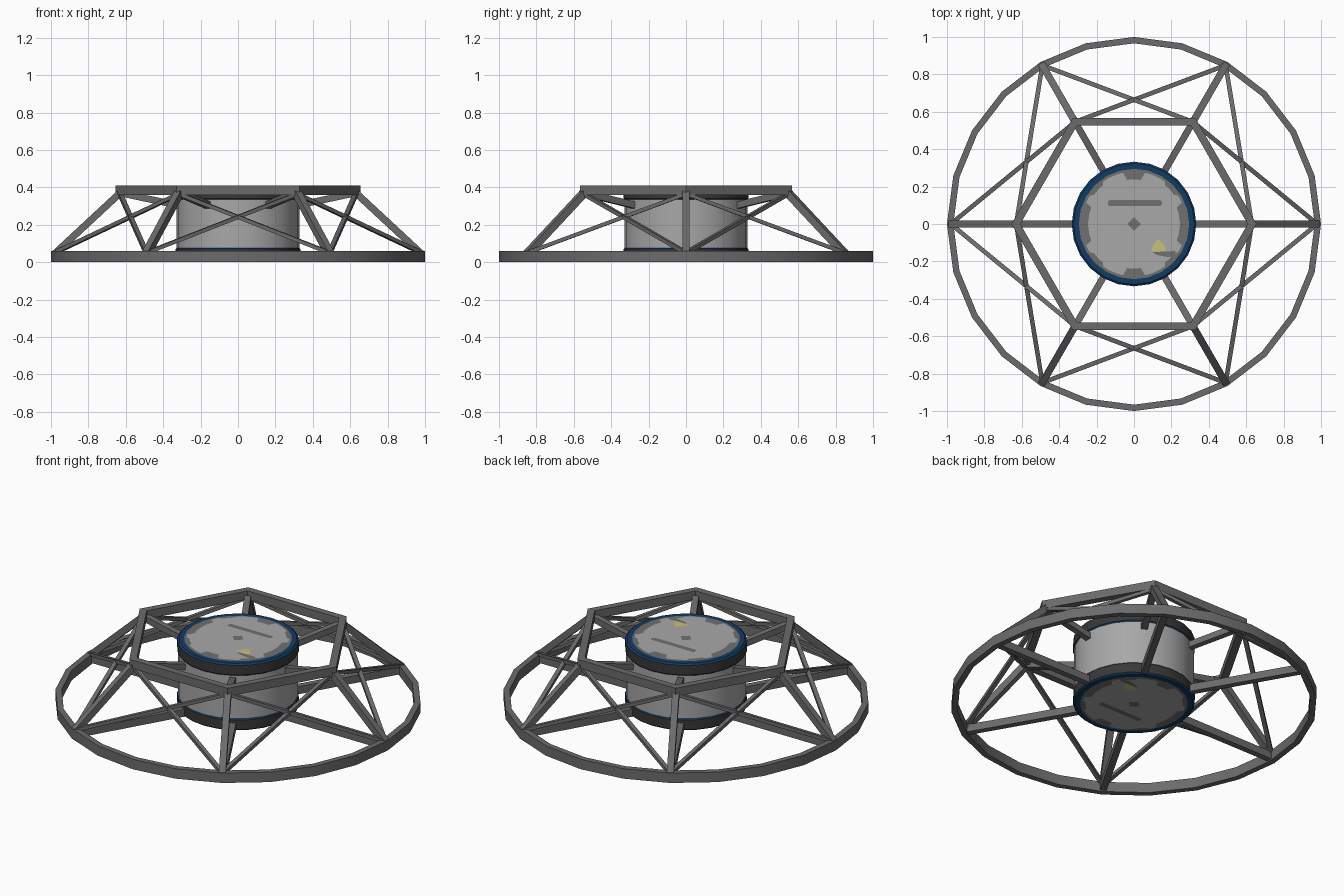
import bpy, bmesh, math
from mathutils import Vector

if "Cube" in bpy.data.objects:
    bpy.data.objects.remove(bpy.data.objects["Cube"])


def lin(c):
    return c / 12.92 if c <= 0.04045 else ((c + 0.055) / 1.055) ** 2.4


def material(name, r, g, b):
    m = bpy.data.materials.new(name)
    m.diffuse_color = (lin(r), lin(g), lin(b), 1)
    m.use_nodes = True
    m.node_tree.nodes["Principled BSDF"].inputs["Base Color"].default_value = m.diffuse_color
    return m


TRUSS = material("truss_grey", 0.42, 0.42, 0.42)
LIGHT = material("light_grey", 0.66, 0.66, 0.66)
PATCH = material("patch_grey", 0.44, 0.44, 0.44)
BAND = material("band_charcoal", 0.22, 0.22, 0.22)
BLUE = material("rim_blue", 0.07, 0.23, 0.38)
YELLOW = material("marking_yellow", 0.78, 0.76, 0.47)


def finish(name, bm, mats, smooth=False):
    me = bpy.data.meshes.new(name)
    bm.to_mesh(me)
    bm.free()
    for m in mats:
        me.materials.append(m)
    ob = bpy.data.objects.new(name, me)
    bpy.context.collection.objects.link(ob)
    if smooth:
        bpy.ops.object.select_all(action='DESELECT')
        ob.select_set(True)
        bpy.context.view_layer.objects.active = ob
        bpy.ops.object.shade_smooth_by_angle(angle=math.radians(30))
    return ob


def lathe(name, profile, sides, mats, seg_mats, closed=False):
    """Spin (r, z) points; each profile segment gets its own material index."""
    bm = bmesh.new()
    rings = []
    for r, z in profile:
        rings.append([bm.verts.new((r * math.cos(i * math.tau / sides),
                                    r * math.sin(i * math.tau / sides), z))
                      for i in range(sides)])
    n = len(rings)
    for s in range(n if closed else n - 1):
        a, b = rings[s], rings[(s + 1) % n]
        for i in range(sides):
            j = (i + 1) % sides
            bm.faces.new((a[i], a[j], b[j], b[i])).material_index = seg_mats[s]
    if not closed:
        bm.faces.new(rings[0]).material_index = seg_mats[-1]
        bm.faces.new(rings[-1]).material_index = seg_mats[-1]
    bmesh.ops.recalc_face_normals(bm, faces=bm.faces)
    return finish(name, bm, mats, True)


def square_ring(name, r0, r1, z0, z1, sides):
    lathe(name, [(r0, z0), (r1, z0), (r1, z1), (r0, z1)], sides, [TRUSS], [0] * 4, True)


def beam(name, p, q, w, h):
    """Square bar from p to q, its width kept horizontal."""
    p, q = Vector(p), Vector(q)
    d = (q - p).normalized()
    side = d.cross(Vector((0, 0, 1))).normalized()
    up = side.cross(d)
    bm = bmesh.new()
    ends = [[bm.verts.new(e + side * sx * w / 2 + up * sz * h / 2)
             for sx, sz in ((-1, -1), (1, -1), (1, 1), (-1, 1))] for e in (p, q)]
    bm.faces.new(ends[0])
    bm.faces.new(ends[1])
    for i in range(4):
        j = (i + 1) % 4
        bm.faces.new((ends[0][i], ends[0][j], ends[1][j], ends[1][i]))
    bmesh.ops.recalc_face_normals(bm, faces=bm.faces)
    finish(name, bm, [TRUSS])


def polar(r, k, z):
    a = k * math.tau / 6
    return (r * math.cos(a), r * math.sin(a), z)


# Outer ring and upper hexagon
square_ring("outer_ring", 0.966, 1.0, 0.0, 0.06, 24)
square_ring("upper_hexagon", 0.608, 0.655, 0.36, 0.41, 6)

# Truss bars, repeated at each of six corners
for k in range(6):
    beam(f"leg_{k}", polar(0.98, k, 0.045), polar(0.63, k, 0.37), 0.038, 0.038)
    beam(f"lower_spoke_{k}", polar(0.31, k, 0.03), polar(0.975, k, 0.03), 0.036, 0.045)
    beam(f"upper_spoke_{k}", polar(0.30, k, 0.30), polar(0.63, k, 0.37), 0.036, 0.036)
    for s in (-1, 1):
        beam(f"brace_{k}_{'left' if s > 0 else 'right'}",
             polar(0.98, k, 0.05), polar(0.63, k + s, 0.365), 0.024, 0.02)

# Central drum: patch centre, blue rim, dark bands, light wall
half = [(0.295, 0.004), (0.323, 0.004), (0.333, 0.012), (0.333, 0.069), (0.328, 0.075)]
profile = half + [(r, 0.41 - z) for r, z in reversed(half)]
lathe("central_drum", profile, 24, [LIGHT, BAND, BLUE, PATCH],
      [2, 2, 1, 2, 0, 2, 1, 2, 2, 3])


# Painted plates on both ends of the drum
def plate(name, pts, level, mat):
    for end, s in (("top", 1), ("bottom", -1)):
        bm = bmesh.new()
        z = 0.205 + s * (0.201 + level)
        f = bm.faces.new([bm.verts.new((x, s * y, z)) for x, y in pts])
        f.normal_update()
        if f.normal.z * s < 0:
            f.normal_flip()
        finish(f"{name}_{end}", bm, [mat])


def edge_radius(deg):
    side = min(deg % 180, 180 - deg % 180)   # angle from the x axis
    if side < 22:
        return 0.245
    if side > 78:
        return 0.238
    return 0.265 if 35 < side < 52 else 0.28


outline = [(edge_radius(d) * math.cos(math.radians(d)),
            edge_radius(d) * math.sin(math.radians(d))) for d in range(0, 360, 3)]
plate("end_panel", outline, 0.002, LIGHT)
plate("slot_marking", [(-0.14, 0.10), (-0.13, 0.095), (0.14, 0.095), (0.15, 0.105),
                       (0.15, 0.12), (0.14, 0.127), (-0.13, 0.127), (-0.14, 0.12)],
      0.0032, PATCH)
plate("centre_diamond", [(0.036, 0), (0, 0.036), (-0.036, 0), (0, -0.036)], 0.0032, PATCH)
plate("yellow_marking", [(0.09, -0.148), (0.17, -0.148), (0.165, -0.115),
                         (0.13, -0.08), (0.105, -0.11)], 0.0036, YELLOW)
plate("marking_shadow", [(0.10, -0.15), (0.22, -0.145), (0.225, -0.16),
                         (0.19, -0.178), (0.12, -0.165)], 0.0032, PATCH)
